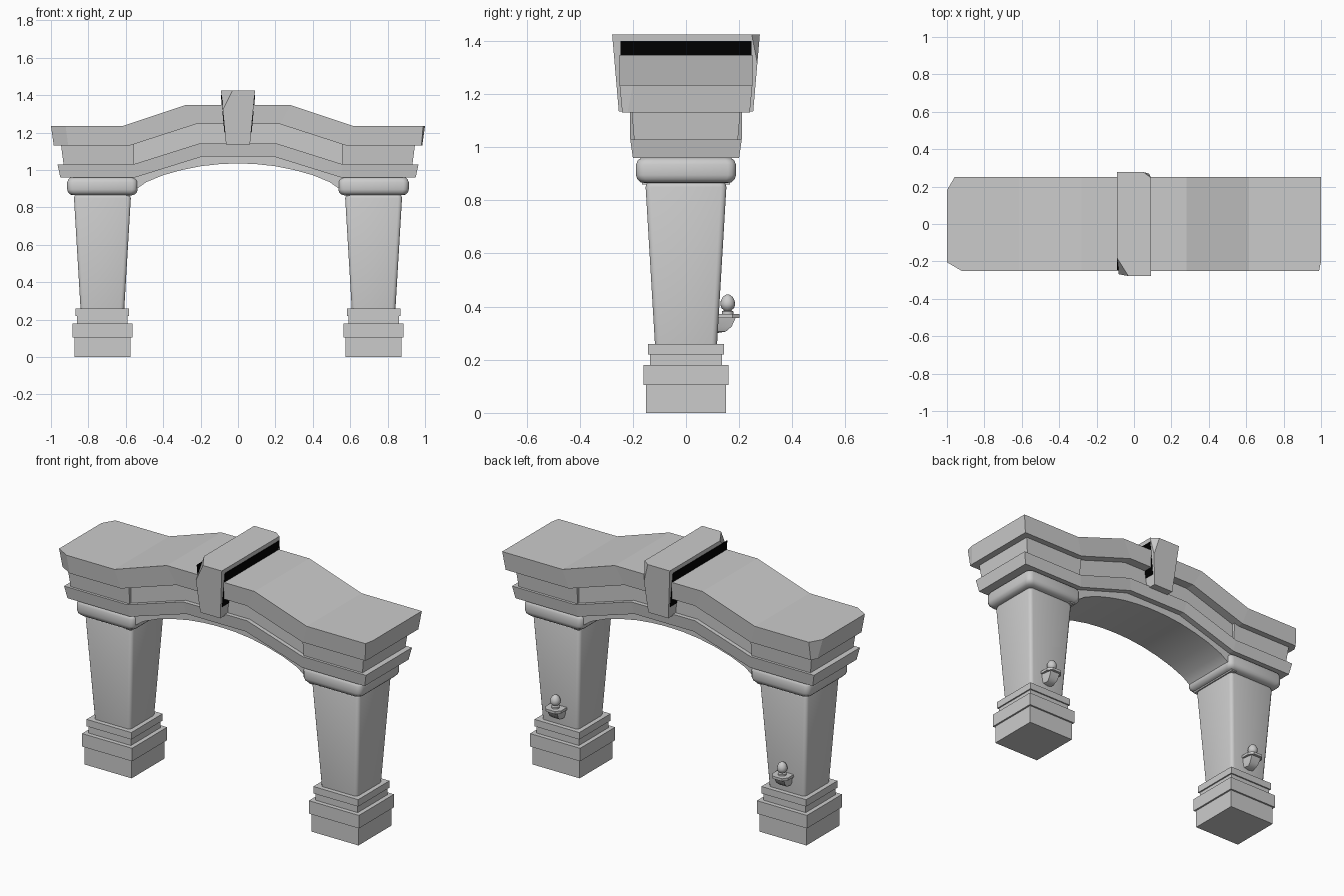
import bpy, bmesh, math
from mathutils import Vector

if "Cube" in bpy.data.objects:
    bpy.data.objects.remove(bpy.data.objects["Cube"])


def material(name, v):
    m = bpy.data.materials.new(name)
    m.diffuse_color = (v, v, v, 1)
    m.use_nodes = True
    m.node_tree.nodes["Principled BSDF"].inputs["Base Color"].default_value = m.diffuse_color
    return m


STONE = material("grey stone", 0.6)
BLACK = material("black band", 0.0)


def finish(bm, name, mat=STONE, smooth=None):
    bmesh.ops.recalc_face_normals(bm, faces=bm.faces)
    me = bpy.data.meshes.new(name)
    bm.to_mesh(me)
    bm.free()
    me.materials.append(mat)
    ob = bpy.data.objects.new(name, me)
    bpy.context.collection.objects.link(ob)
    if smooth:
        bpy.ops.object.select_all(action='DESELECT')
        ob.select_set(True)
        bpy.context.view_layer.objects.active = ob
        bpy.ops.object.shade_smooth_by_angle(angle=math.radians(smooth))
    return ob


def loft(rings):
    """Skin closed rings of points and cap both ends."""
    bm = bmesh.new()
    vs = [[bm.verts.new(p) for p in r] for r in rings]
    n = len(vs[0])
    for a, b in zip(vs, vs[1:]):
        for i in range(n):
            j = (i + 1) % n
            bm.faces.new((a[i], a[j], b[j], b[i]))
    bm.faces.new(vs[0][::-1])
    bm.faces.new(vs[-1])
    return bm


def square_ring(cx, h, z, r):
    """Square of half width h with corners rounded by r."""
    if r == 0:
        return [(cx + sx * h, sy * h, z) for sx, sy in ((1, 1), (-1, 1), (-1, -1), (1, -1))]
    pts = []
    for k in range(4):
        for s in range(4):
            a = math.pi / 2 * (k + s / 3)
            c = math.pi / 2 * (k + 0.5)
            ox, oy = math.copysign(h - r, math.cos(c)), math.copysign(h - r, math.sin(c))
            pts.append((cx + ox + r * math.cos(a), oy + r * math.sin(a), z))
    return pts


def stack(name, cx, profile, r=0, smooth=None):
    return finish(loft([square_ring(cx, h, z, r) for h, z in profile]), name, STONE, smooth)


def band(bottom, top, yb, yt):
    """Band following the arch; bottom/top give (x, z) from the end to the crown."""
    full = lambda p: [(-x, z) for x, z in p] + [(x, z) for x, z in reversed(p)]
    rings = [[(bx, -yb, bz), (bx, yb, bz), (tx, yt, tz), (tx, -yt, tz)]
             for (bx, bz), (tx, tz) in zip(full(bottom), full(top))]
    return loft(rings)


def chip(bm, point, normal):
    """Slice a broken corner off."""
    g = bm.verts[:] + bm.edges[:] + bm.faces[:]
    cut = bmesh.ops.bisect_plane(bm, geom=g, plane_co=point, plane_no=Vector(normal), clear_outer=True)
    edges = [e for e in cut["geom_cut"] if isinstance(e, bmesh.types.BMEdge)]
    bmesh.ops.holes_fill(bm, edges=edges)


# Pillars
for side, cx in (("left", -0.725), ("right", 0.725)):
    stack(side + "_plinth", cx, [(0.15, 0), (0.15, 0.105)])
    stack(side + "_plinth_block", cx, [(0.16, 0.105), (0.16, 0.18)])
    stack(side + "_base_neck", cx, [(0.135, 0.18), (0.135, 0.22)])
    stack(side + "_base_slab", cx, [(0.143, 0.22), (0.143, 0.26)])
    stack(side + "_shaft", cx, [(0.117, 0.26), (0.152, 0.85), (0.147, 0.865), (0.135, 0.875)], 0.02, 50)
    stack(side + "_capital", cx, [(0.15, 0.865), (0.172, 0.868), (0.184, 0.88), (0.188, 0.895),
                                  (0.188, 0.935), (0.182, 0.95), (0.17, 0.96)], 0.03, 50)

    # Shelf bracket with an egg-shaped finial on the back of the pillar
    arm = [(0.0, 0.300, 0.115), (0.03, 0.306, 0.150), (0.037, 0.325, 0.172), (0.041, 0.358, 0.187)]
    rings = [[(cx - w - 0.004, 0.10, z), (cx + w + 0.004, 0.10, z),
              (cx + w * 0.7 + 0.003, y, z), (cx - w * 0.7 - 0.003, y, z)] for w, z, y in arm]
    finish(loft(rings), side + "_bracket", STONE, 40)
    finish(loft([[(cx - 0.05, 0.11, z), (cx + 0.05, 0.11, z), (cx + 0.05, 0.175, z),
                  (cx + 0.03, 0.202, z), (cx - 0.03, 0.202, z), (cx - 0.05, 0.175, z)]
                 for z in (0.358, 0.373)]), side + "_shelf")
    egg = [(0.022, 0.373), (0.022, 0.382), (0.014, 0.386), (0.024, 0.395), (0.028, 0.408),
           (0.026, 0.422), (0.019, 0.436), (0.009, 0.444), (0.002, 0.446)]
    finish(loft([[(cx + r * math.cos(i * math.pi / 8), 0.157 + r * math.sin(i * math.pi / 8), z)
                  for i in range(16)] for r, z in egg]), side + "_finial", STONE, 50)

# Curved soffit between the pillars
curve = [(0.6, 0.86), (0.57, 0.86), (0.54, 0.90), (0.49, 0.935), (0.40, 0.972), (0.30, 1.0),
         (0.20, 1.02), (0.10, 1.031), (0.03, 1.034)]
upper = [(x, 1.0 if x > 0.55 else min(1.09, 1.0 + (0.55 - x) * 0.33)) for x, z in curve]
finish(band(curve, upper, 0.165, 0.165), "arch_soffit", STONE, 30)

# Architrave, frieze with end blocks, and cornice
finish(band([(0.95, 0.96), (0.55, 0.96), (0.19, 1.072)],
            [(0.965, 1.03), (0.56, 1.03), (0.205, 1.142)], 0.2, 0.21), "architrave")
finish(band([(0.93, 1.025), (0.56, 1.025), (0.205, 1.135)],
            [(0.945, 1.14), (0.565, 1.14), (0.22, 1.25)], 0.186, 0.186), "frieze")
for s, side in ((-1, "left"), (1, "right")):
    finish(loft([[(s * 0.555, -y, z), (s * 0.555, y, z), (s * x, y, z), (s * x, -y, z)]
                 for x, y, z in ((0.932, 0.195, 1.025), (0.947, 0.205, 1.14))]), side + "_frieze_block")
bm = band([(0.985, 1.13), (0.58, 1.13), (0.225, 1.245)],
          [(1.0, 1.235), (0.615, 1.235), (0.28, 1.347)], 0.24, 0.25)
chip(bm, (-1, 0.18, 1.235), (-0.87, 0.5, 0))
chip(bm, (-1, -0.205, 1.235), (-0.5, -0.87, -0.15))
chip(bm, (1, -0.2, 1.235), (0.97, -0.2, -0.1))
finish(bm, "cornice")

# Keystone with broken corners
Z0, Z1 = 1.135, 1.425
half_x = lambda z: 0.064 + 0.027 * (z - Z0) / (Z1 - Z0)
half_y = lambda z: 0.253 + 0.025 * (z - Z0) / (Z1 - Z0)
bm = loft([[(sx * half_x(z), sy * half_y(z), z) for sx, sy in ((1, 1), (-1, 1), (-1, -1), (1, -1))]
           for z in (Z0, Z1)])
chip(bm, (-0.03, -0.278, 1.425), (-0.8, -0.5, 0.35))
chip(bm, (0.05, 0.278, 1.425), (0.6, 0.8, 0.1))
finish(bm, "keystone")

# Black band on both flanks of the keystone
for s, side in ((-1, "left"), (1, "right")):
    rings = [[(s * (half_x(z) + d), sy * 0.247, z) for d, sy in ((-0.002, -1), (0.003, -1), (0.003, 1), (-0.002, 1))]
             for z in (1.2, 1.4)]
    finish(loft(rings), side + "_keystone_band", BLACK)
